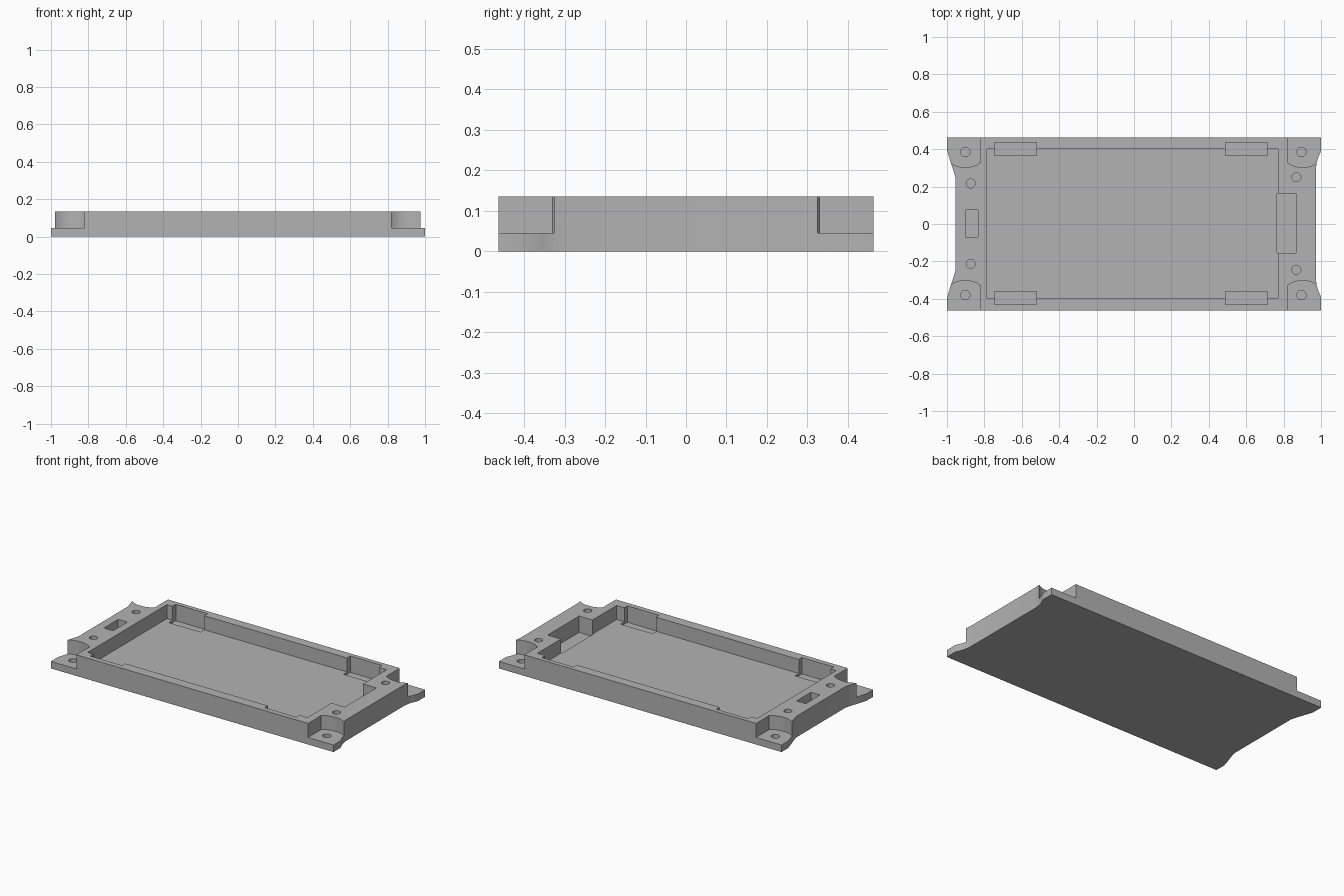
import bpy, bmesh, math

cube = bpy.data.objects.get("Cube")
if cube:
    bpy.data.objects.remove(cube)

HEIGHT, EAR, FLOOR, POCKET = 0.135, 0.045, 0.045, 0.03
TOP = HEIGHT + 0.05

grey = bpy.data.materials.new("plain_grey")
grey.use_nodes = True
colour = (0.45, 0.45, 0.45, 1)
grey.diffuse_color = colour
grey.node_tree.nodes["Principled BSDF"].inputs["Base Color"].default_value = colour


def prism(name, outline, z0, z1):
    """Extrude a plan outline from z0 to z1."""
    bm = bmesh.new()
    face = bm.faces.new([bm.verts.new((x, y, z0)) for x, y in outline])
    top = bmesh.ops.extrude_face_region(bm, geom=[face])["geom"]
    for v in top:
        if isinstance(v, bmesh.types.BMVert):
            v.co.z = z1
    bmesh.ops.recalc_face_normals(bm, faces=bm.faces)
    mesh = bpy.data.meshes.new(name)
    bm.to_mesh(mesh)
    bm.free()
    mesh.materials.append(grey)
    obj = bpy.data.objects.new(name, mesh)
    bpy.context.collection.objects.link(obj)
    return obj


def cut(target, outline, z0):
    """Cut a pocket with the given plan outline down to z0."""
    cutter = prism("cutter", outline, z0, TOP)
    cutter.hide_render = True
    mod = target.modifiers.new("cut", 'BOOLEAN')
    mod.operation, mod.solver, mod.object = 'DIFFERENCE', 'EXACT', cutter
    bpy.context.view_layer.objects.active = target
    bpy.ops.object.modifier_apply(modifier=mod.name)
    bpy.data.objects.remove(cutter)


def rect(x0, x1, y0, y1):
    return [(x0, y0), (x1, y0), (x1, y1), (x0, y1)]


def circle(x, y, r, n=32):
    steps = [2 * math.pi * i / n for i in range(n)]
    return [(x + r * math.cos(a), y + r * math.sin(a)) for a in steps]


# Tray body: waisted ends, flared at the four corners
right_half = [(1, 0.463), (1, 0.39), (0.985, 0.355), (0.976, 0.325), (0.972, 0.29)]
left_half = [(-1, 0.463), (-1, 0.395), (-0.985, 0.345), (-0.965, 0.285), (-0.955, 0.25)]


def mirrored(points):
    return points + [(x, -y) for x, y in reversed(points)]


tray = prism("tray", mirrored(right_half) + mirrored(left_half)[::-1], 0, HEIGHT)

# Lowered mounting ears with a curved inner wall
arc = [(0.82, 0.33), (0.84, 0.316), (0.865, 0.307), (0.89, 0.303),
       (0.92, 0.303), (0.95, 0.31), (0.975, 0.324), (1.05, 0.36)]
for sx in (-1, 1):
    for sy in (-1, 1):
        ear = arc + [(1.05, 0.6), (0.82, 0.6)]
        cut(tray, [(sx * x, sy * y) for x, y in ear], EAR)

# Main cavity
cut(tray, rect(-0.785, 0.77, -0.398, 0.402), FLOOR)

# Clip recesses in the long walls
for x0, x1 in ((-0.745, -0.52), (0.49, 0.715)):
    for y0, y1 in ((-0.43, -0.36), (0.365, 0.435)):
        cut(tray, rect(x0, x1, y0, y1), POCKET)

# End wall notch and slot in the opposite end
cut(tray, rect(0.765, 0.865, -0.155, 0.163), POCKET)
cut(tray, rect(-0.9, -0.835, -0.07, 0.075), EAR)

# Screw holes in the ears and end walls
for x in (-0.902, 0.895):
    for y in (-0.38, 0.385):
        cut(tray, circle(x, y, 0.025), 0.015)
for x, y in ((-0.873, 0.217), (-0.873, -0.213), (0.868, 0.25), (0.868, -0.245)):
    cut(tray, circle(x, y, 0.024), EAR)

# Smooth curved walls, sharp corners
bpy.ops.object.select_all(action='DESELECT')
tray.select_set(True)
bpy.context.view_layer.objects.active = tray
bpy.ops.object.shade_smooth_by_angle(angle=math.radians(30))
